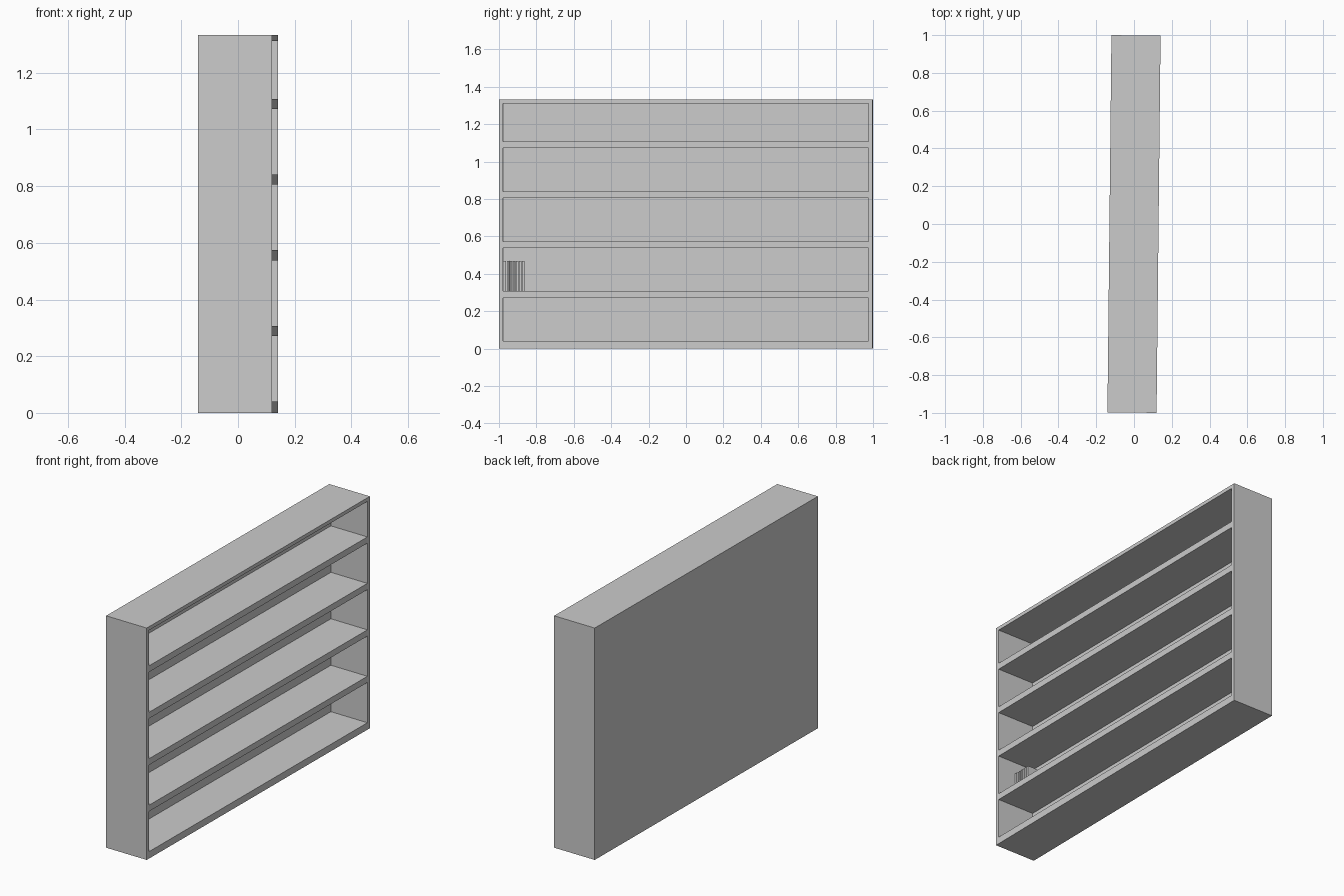
import bpy
from mathutils import Matrix

cube = bpy.data.objects.get("Cube")
if cube:
    bpy.data.objects.remove(cube, do_unlink=True)

DEPTH, LENGTH, HEIGHT = 0.26, 1.997, 1.333
SIDE, BACK = 0.022, 0.026
TURN = Matrix.Rotation(-0.0106, 4, 'Z')  # the whole case stands slightly turned

grey = bpy.data.materials.new("plain grey")
grey.use_nodes = True
GREY = (0.6, 0.6, 0.6, 1)
grey.diffuse_color = GREY
grey.node_tree.nodes["Principled BSDF"].inputs["Base Color"].default_value = GREY


def box(name, x, y, z):
    """Box spanning the given (low, high) ranges."""
    bpy.ops.mesh.primitive_cube_add(size=1)
    ob = bpy.context.object
    ob.name = name
    mid = [(a + b) / 2 for a, b in (x, y, z)]
    size = [b - a for a, b in (x, y, z)]
    ob.data.transform(TURN @ Matrix.Translation(mid) @ Matrix.Diagonal(size + [1]))
    ob.data.materials.append(grey)
    return ob


hx, hy = DEPTH / 2, LENGTH / 2
inner_y = (-hy + SIDE, hy - SIDE)
inner_back = -hx + BACK

# Case: back panel and two end boards
box("back_panel", (-hx, inner_back), (-hy, hy), (0, HEIGHT))
box("right_end_board", (inner_back, hx), (-hy, inner_y[0]), (0, HEIGHT))
box("left_end_board", (inner_back, hx), (inner_y[1], hy), (0, HEIGHT))

# Base, shelves and top
box("base_board", (inner_back, hx), inner_y, (0, 0.04))
for i in range(4):
    z = 0.271 + i * 0.267
    box(f"shelf_{i + 1}", (inner_back, hx), inner_y, (z, z + 0.036))
box("top_board", (inner_back, hx), inner_y, (HEIGHT - 0.021, HEIGHT))

# Row of thin books at one end of the second compartment
for i in range(7):
    y = inner_y[0] + 0.002 + i * 0.0165
    box(f"book_{i + 1}", (inner_back + 0.003, 0.02), (y, y + 0.012), (0.307, 0.468))
